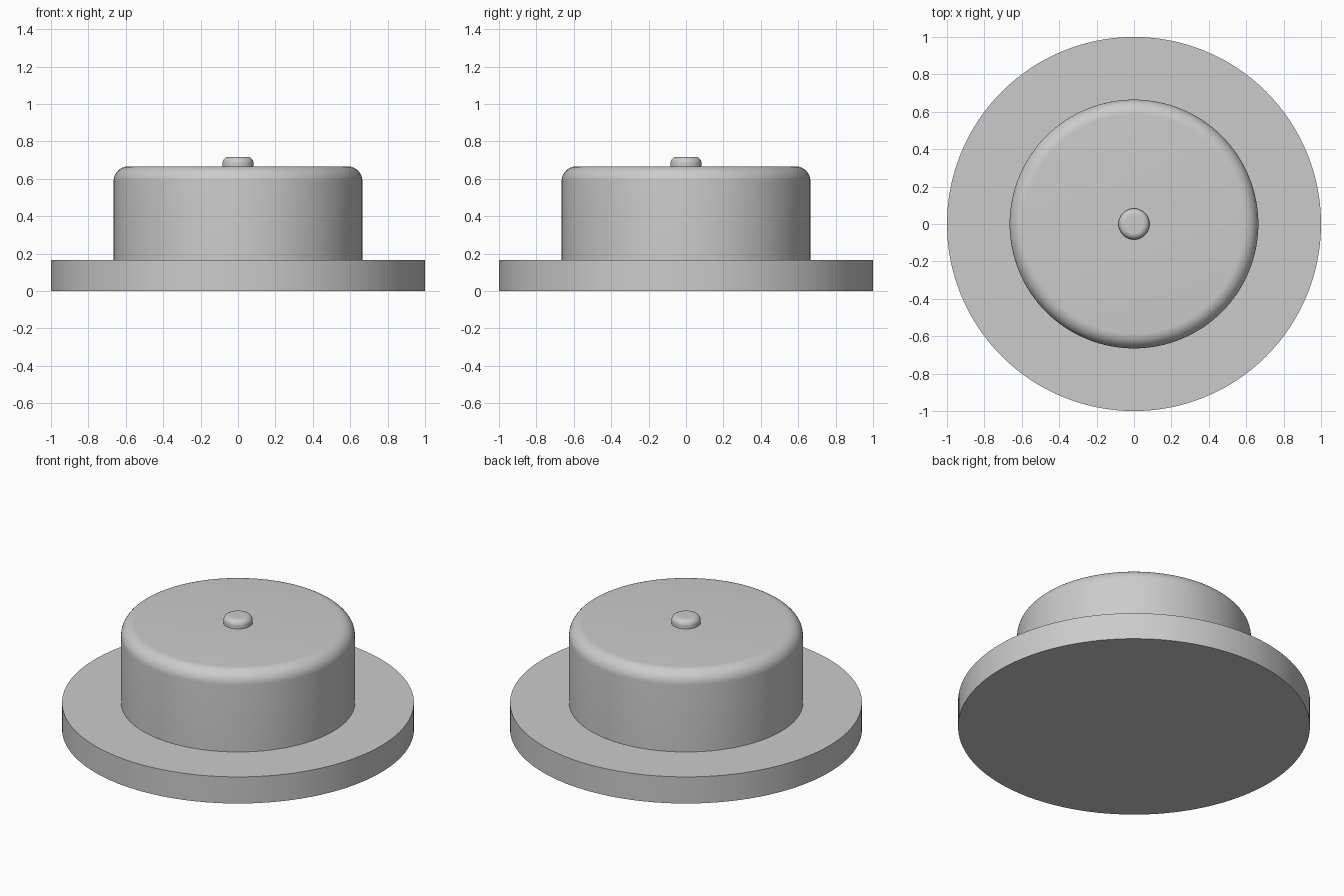
import bpy, bmesh, math

default = bpy.data.objects.get("Cube")
if default:
    bpy.data.objects.remove(default, do_unlink=True)

grey = bpy.data.materials.new("light grey")
grey.use_nodes = True
colour = (0.6, 0.6, 0.6, 1)
grey.diffuse_color = colour
grey.node_tree.nodes["Principled BSDF"].inputs["Base Color"].default_value = colour


def disc(name, radius, bottom, top, fillet=0.0, sides=128, steps=10):
    """Closed round slab, with an optional rounded upper rim."""
    profile = [(radius, bottom)]
    if fillet:
        for i in range(steps + 1):
            a = math.pi / 2 * i / steps
            profile.append((radius - fillet + fillet * math.cos(a),
                            top - fillet + fillet * math.sin(a)))
    else:
        profile.append((radius, top))

    bm = bmesh.new()
    rings = []
    for r, z in profile:
        rings.append([bm.verts.new((r * math.cos(math.tau * k / sides),
                                    r * math.sin(math.tau * k / sides), z))
                      for k in range(sides)])
    for low, high in zip(rings, rings[1:]):
        for k in range(sides):
            n = (k + 1) % sides
            bm.faces.new((low[k], low[n], high[n], high[k]))
    bm.faces.new(rings[0][::-1])
    bm.faces.new(rings[-1])

    mesh = bpy.data.meshes.new(name)
    bm.to_mesh(mesh)
    bm.free()
    mesh.materials.append(grey)
    obj = bpy.data.objects.new(name, mesh)
    bpy.context.collection.objects.link(obj)

    bpy.ops.object.select_all(action='DESELECT')
    obj.select_set(True)
    bpy.context.view_layer.objects.active = obj
    bpy.ops.object.shade_smooth_by_angle(angle=math.radians(30))
    return obj


# Wide base flange, rounded drum and small centre button
disc("base_flange", 1.0, 0.0, 0.167)
disc("drum", 0.665, 0.167, 0.667, fillet=0.08)
disc("centre_button", 0.083, 0.667, 0.717, fillet=0.033, sides=64)
